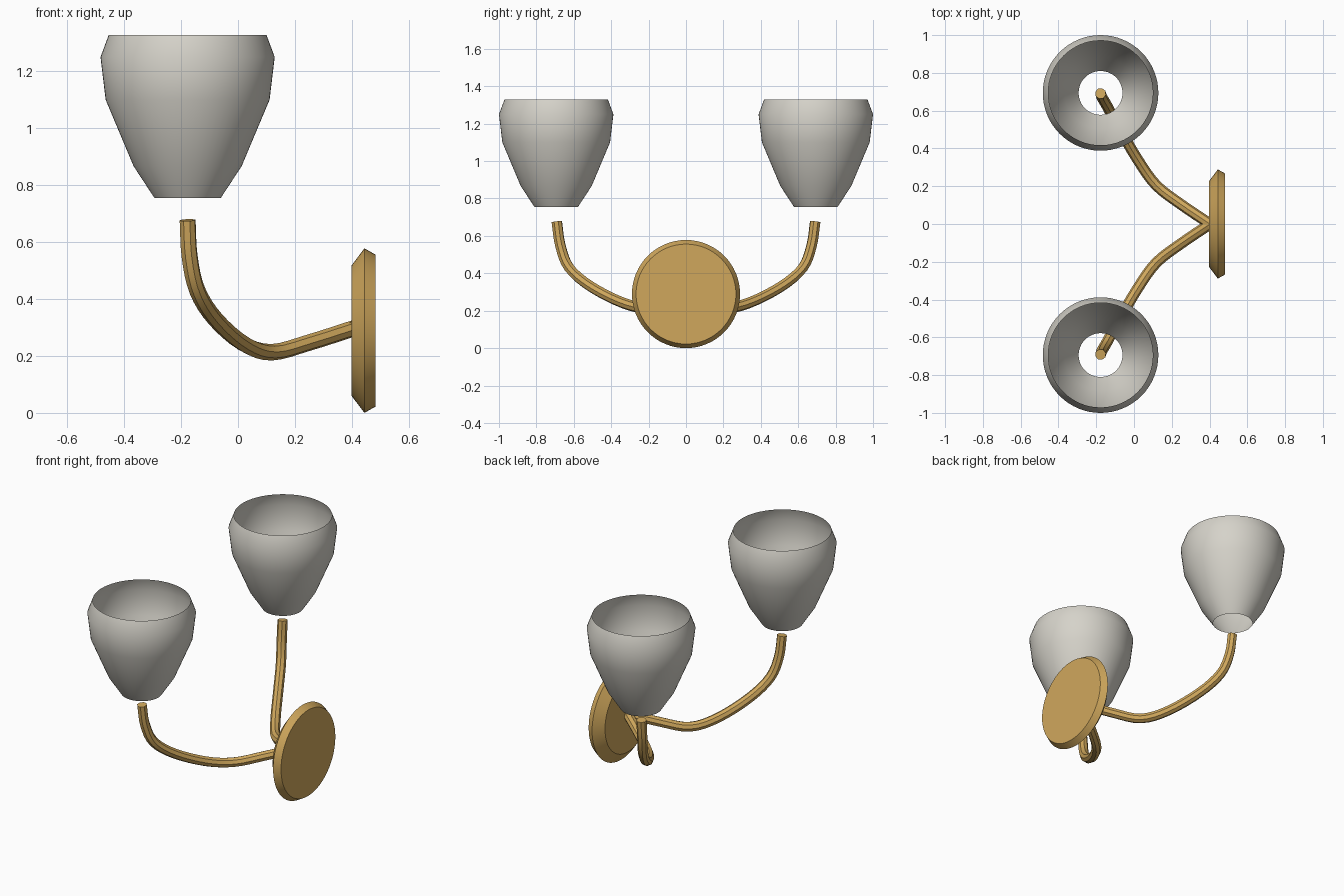
import bpy, bmesh, math
from mathutils import Vector, Matrix

if "Cube" in bpy.data.objects:
    bpy.data.objects.remove(bpy.data.objects["Cube"])


def material(name, rgb):
    m = bpy.data.materials.new(name)
    m.diffuse_color = (*rgb, 1)
    m.use_nodes = True
    m.node_tree.nodes["Principled BSDF"].inputs["Base Color"].default_value = m.diffuse_color
    return m


brass = material("aged_brass", (0.63, 0.39, 0.108))
glass = material("pale_grey_glass", (0.67, 0.65, 0.59))


def finish(bm, name, mat, recalc=True):
    if recalc:
        bmesh.ops.recalc_face_normals(bm, faces=bm.faces)
    me = bpy.data.meshes.new(name)
    bm.to_mesh(me)
    bm.free()
    me.materials.append(mat)
    ob = bpy.data.objects.new(name, me)
    bpy.context.collection.objects.link(ob)
    bpy.ops.object.select_all(action='DESELECT')
    ob.select_set(True)
    bpy.context.view_layer.objects.active = ob
    bpy.ops.object.shade_smooth_by_angle(angle=math.radians(36))
    return ob


def skin(bm, rings, caps):
    """Join successive vertex rings with quads, optionally capping both ends."""
    n = len(rings[0])
    for a, b in zip(rings, rings[1:]):
        for i in range(n):
            j = (i + 1) % n
            bm.faces.new((a[i], a[j], b[j], b[i]))
    if caps:
        bm.faces.new(rings[0][::-1])
        bm.faces.new(rings[-1])


def lathe(name, profile, mat, matrix, caps, n=64):
    """Turn (radius, height) points about local z, then place by matrix."""
    bm = bmesh.new()
    rings = [[bm.verts.new(matrix @ Vector((r * math.cos(2 * math.pi * i / n),
                                            r * math.sin(2 * math.pi * i / n), h)))
              for i in range(n)] for r, h in profile]
    skin(bm, rings, caps)
    return finish(bm, name, mat, recalc=caps)


def spline(pts, steps=4):
    """Catmull-Rom curve through the points."""
    p = [2 * pts[0] - pts[1]] + pts + [2 * pts[-1] - pts[-2]]
    out = []
    for k in range(1, len(p) - 2):
        a, b, c, d = p[k - 1:k + 3]
        for s in range(steps):
            t = s / steps
            out.append(0.5 * (2 * b + (c - a) * t + (2 * a - 5 * b + 4 * c - d) * t * t
                              + (3 * b - a - 3 * c + d) * t ** 3))
    return out + [pts[-1]]


def tube(name, pts, radius, mat, sides=8):
    """Sweep a regular polygon along a path without twist."""
    path = spline(pts)
    bm = bmesh.new()
    rings, normal, last = [], None, None
    for i, p in enumerate(path):
        t = (path[min(i + 1, len(path) - 1)] - path[max(i - 1, 0)]).normalized()
        if normal is None:
            normal = t.cross(Vector((0, 0, 1))).normalized()
        else:
            normal = last.rotation_difference(t) @ normal
        last = t
        side = t.cross(normal)
        rings.append([bm.verts.new(p + radius * (normal * math.cos(2 * math.pi * k / sides)
                                                 + side * math.sin(2 * math.pi * k / sides)))
                      for k in range(sides)])
    skin(bm, rings, True)
    return finish(bm, name, mat)


# Round wall plate with a raised rim, turned about the x axis
lathe("wall_plate", [(0.228, 0.398), (0.289, 0.444), (0.267, 0.483)], brass,
      Matrix.Translation((0, 0, 0.289)) @ Matrix.Rotation(math.pi / 2, 4, 'Y'), True)

arm_path = [(0.41, -0.005, 0.298), (0.25, 0.103, 0.247), (0.118, 0.205, 0.213),
            (0.02, 0.34, 0.243), (-0.08, 0.51, 0.33), (-0.143, 0.625, 0.43),
            (-0.17, 0.672, 0.55), (-0.177, 0.691, 0.677)]
shade_profile = [(0.116, 0.754), (0.19, 0.867), (0.288, 1.10), (0.306, 1.25), (0.277, 1.328)]

# Mirrored pair of curved arms and open glass shades
for label, s in (("left", -1), ("right", 1)):
    tube("arm_" + label, [Vector((x, s * y, z)) for x, y, z in arm_path], 0.029, brass)
    lathe("shade_" + label, shade_profile, glass,
          Matrix.Translation((-0.177, s * 0.694, 0)), False)
